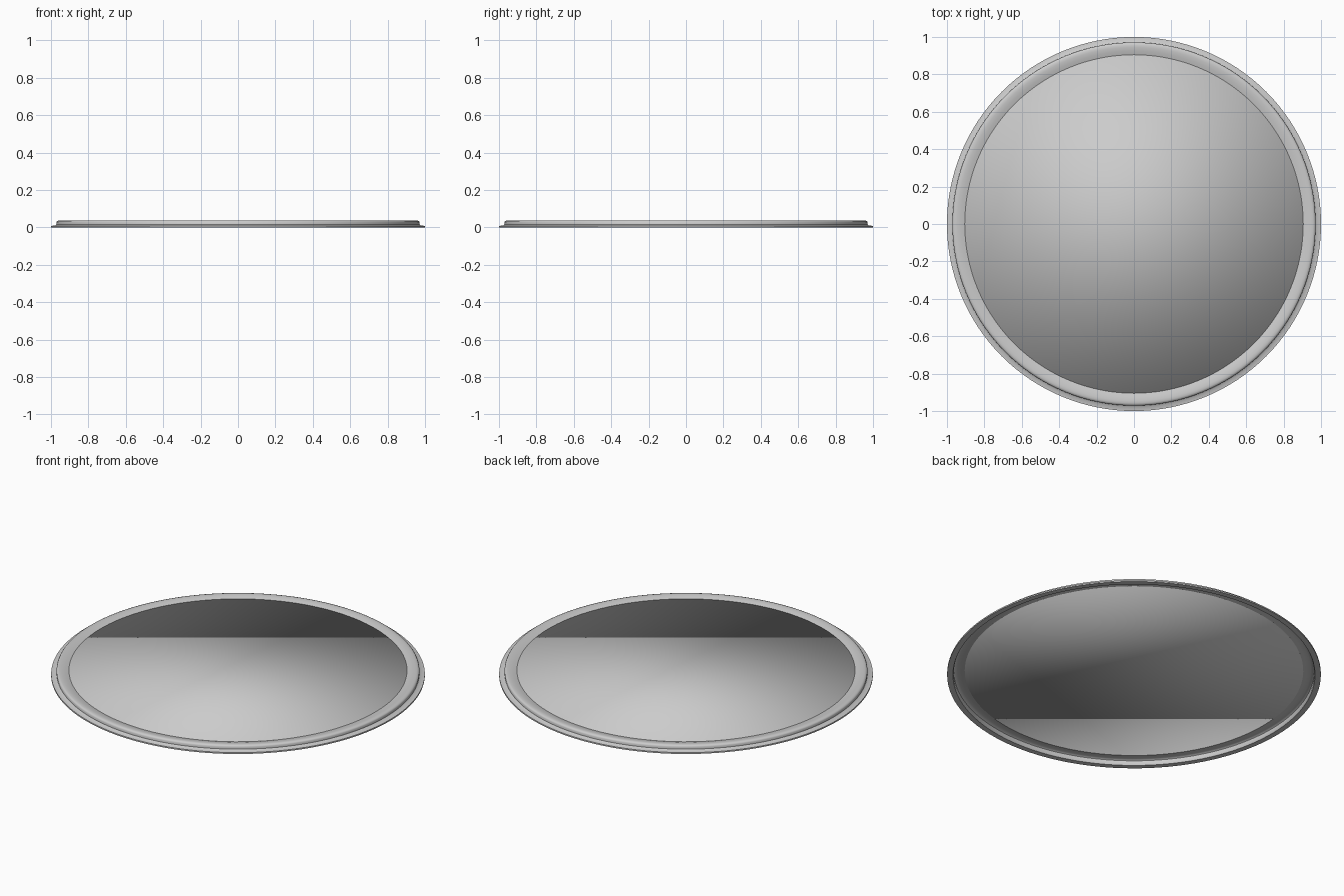
import bpy, bmesh, math

if "Cube" in bpy.data.objects:
    bpy.data.objects.remove(bpy.data.objects["Cube"])

SEG = 128


def revolve(name, profile, closed, angle):
    """Spin an (r, z) profile around z; open profiles get capped ends."""
    bm = bmesh.new()
    rings = []
    for r, z in profile:
        rings.append([bm.verts.new((r * math.cos(2 * math.pi * i / SEG),
                                    r * math.sin(2 * math.pi * i / SEG), z))
                      for i in range(SEG)])
    pairs = list(zip(rings, rings[1:]))
    if closed:
        pairs.append((rings[-1], rings[0]))
    else:
        bm.faces.new(rings[0])
        bm.faces.new(rings[-1])
    for a, b in pairs:
        for i in range(SEG):
            j = (i + 1) % SEG
            bm.faces.new((a[i], a[j], b[j], b[i]))
    bmesh.ops.recalc_face_normals(bm, faces=bm.faces)
    me = bpy.data.meshes.new(name)
    bm.to_mesh(me)
    bm.free()
    ob = bpy.data.objects.new(name, me)
    bpy.context.collection.objects.link(ob)
    bpy.ops.object.select_all(action='DESELECT')
    ob.select_set(True)
    bpy.context.view_layer.objects.active = ob
    bpy.ops.object.shade_smooth_by_angle(angle=math.radians(angle))
    return ob


# Pressed rim: flat flange, upright wall, rounded bead sloping in to the panel
revolve("rim", [
    (1.0, 0.0), (1.0, 0.008), (0.978, 0.010), (0.971, 0.015),
    (0.971, 0.028), (0.967, 0.034), (0.958, 0.037), (0.945, 0.037),
    (0.925, 0.034), (0.905, 0.028), (0.905, 0.025),
    (0.925, 0.029), (0.945, 0.032), (0.958, 0.031), (0.965, 0.026),
    (0.965, 0.008), (0.969, 0.0),
], True, 40)

# Thin round panel with softly shaded edges
revolve("panel", [(0.906, 0.025), (0.906, 0.028)], False, 180)
